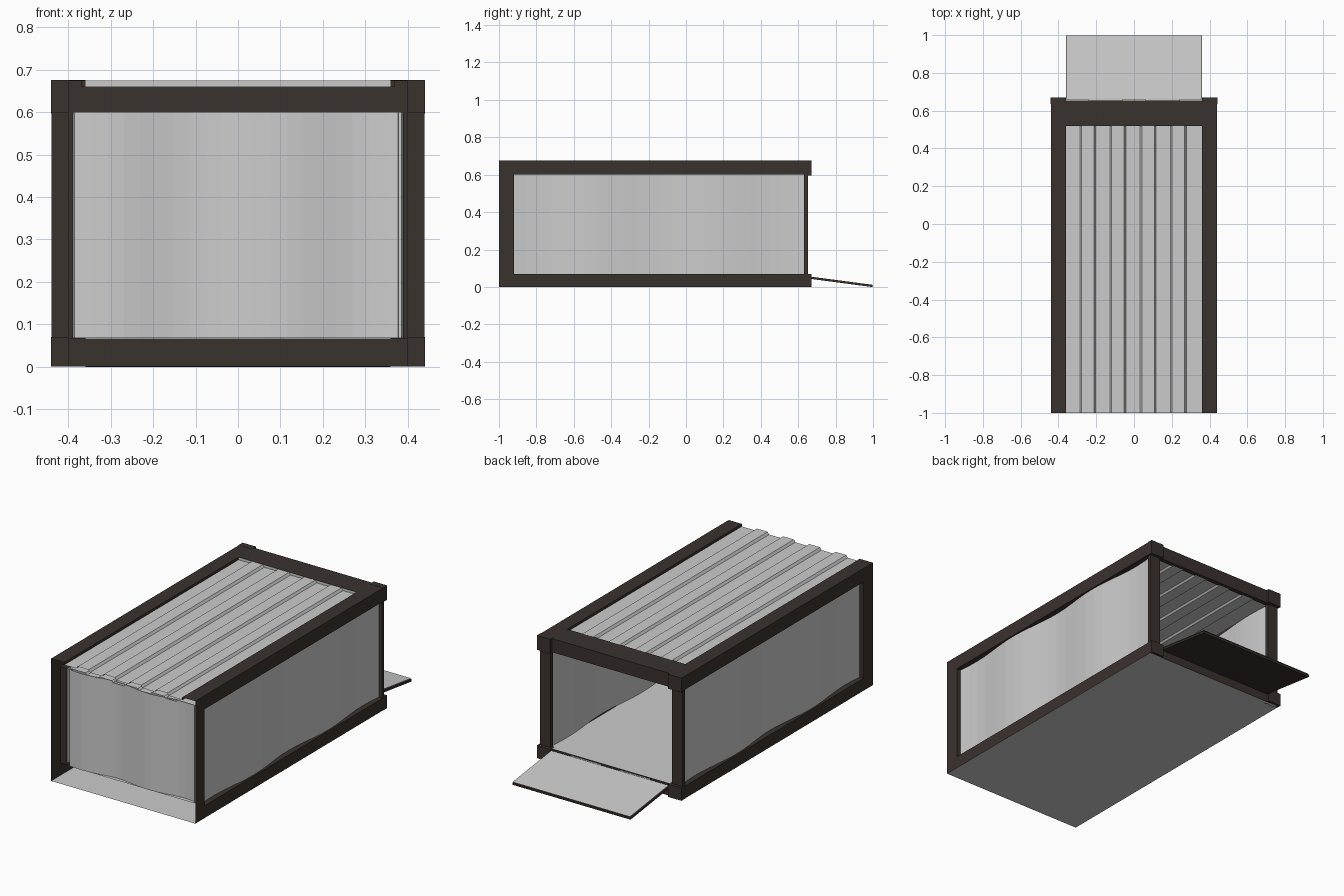
import bpy, bmesh, math

if "Cube" in bpy.data.objects:
    bpy.data.objects.remove(bpy.data.objects["Cube"])

dark = bpy.data.materials.new("dark_frame")
dark.diffuse_color = (0.042, 0.032, 0.028, 1)
dark.use_nodes = True
dark.node_tree.nodes["Principled BSDF"].inputs["Base Color"].default_value = dark.diffuse_color


def finish(name, bm, mat=None):
    me = bpy.data.meshes.new(name)
    bm.to_mesh(me)
    bm.free()
    ob = bpy.data.objects.new(name, me)
    bpy.context.collection.objects.link(ob)
    if mat:
        me.materials.append(mat)
    return ob


def box(name, lo, hi, mat=None):
    bm = bmesh.new()
    bmesh.ops.create_cube(bm, size=1)
    for v in bm.verts:
        v.co = [lo[i] + (v.co[i] + 0.5) * (hi[i] - lo[i]) for i in range(3)]
    return finish(name, bm, mat)


def sweep(name, points, offset, mat=None):
    """Open sheet: a line of points extruded along an offset."""
    bm = bmesh.new()
    a = [bm.verts.new(p) for p in points]
    b = [bm.verts.new([p[i] + offset[i] for i in range(3)]) for p in points]
    for i in range(len(a) - 1):
        bm.faces.new((a[i], a[i + 1], b[i + 1], b[i]))
    bm.normal_update()
    return finish(name, bm, mat)


def mirror_x(ob):
    m = ob.modifiers.new("mirror", 'MIRROR')
    m.use_axis[0] = True
    m.use_clip = False
    return ob


def lerp(a, b, n):
    return [a + (b - a) * i / n for i in range(n + 1)]


Y0, Y1, W, H = -1.0, 0.655, 0.44, 0.675     # body extents
ZB, ZT = 0.068, 0.60                        # side opening
YF, YR = -0.92, 0.635

# underside and inner floor
sweep("underside", [(W, Y0, 0), (-W, Y0, 0)], (0, Y1 - Y0, 0))
sweep("inner_floor", [(-0.385, -0.925, ZB), (0.385, -0.925, ZB)], (0, Y1 + 0.925, 0))

# side frame skins with returns around the opening
R = 0.40
mirror_x(sweep("bottom_rail", [(W, Y0, 0), (W, Y0, ZB)], (0, Y1 - Y0, 0), dark))
mirror_x(sweep("bottom_rail_return", [(W, YF, ZB), (R, YF, ZB)], (0, Y1 - YF, 0), dark))
mirror_x(sweep("top_rail", [(W, Y0, ZT), (W, Y0, H), (0.36, Y0, H), (0.36, Y0, 0.66)],
               (0, Y1 - Y0, 0), dark))
mirror_x(sweep("top_rail_return", [(R, YF, ZT), (W, YF, ZT)], (0, Y1 - YF, 0), dark))
mirror_x(sweep("front_post", [(W, Y0, ZB), (W, YF, ZB), (R, YF, ZB)], (0, 0, ZT - ZB), dark))

# rippled side skins, inner walls and front wall
for name, x, amp in (("side_panel", 0.42, 0.012), ("inner_wall", 0.382, 0.010)):
    pts = [(x - amp * math.cos(2 * math.pi * (y + 0.15) / 0.65), y, ZB)
           for y in lerp(-0.92, 0.64, 24)]
    mirror_x(sweep(name, pts, (0, 0, ZT - ZB), None))
sweep("front_wall",
      [(x, -0.915 + 0.012 * math.cos(2 * math.pi * (x + 0.1) / 0.4), ZB)
       for x in lerp(-0.385, 0.385, 20)], (0, 0, ZT - ZB))


# corrugated roof skin and ceiling
def ribs(low, high, edge, y):
    p = [(-edge, y, low)]
    for c in (-0.245, -0.085, 0.075, 0.235):
        p += [(c - 0.042, y, low), (c - 0.033, y, high),
              (c + 0.033, y, high), (c + 0.042, y, low)]
    return p + [(edge, y, low)]


sweep("roof", ribs(0.661, 0.674, 0.362, Y0), (0, 1.52, 0))
sweep("ceiling", ribs(0.606, 0.597, 0.385, -0.92), (0, 1.56, 0))
sweep("roof_end", [(-0.36, 0.519, 0.66), (0.36, 0.519, 0.66)], (0, 0, 0.0145))

# rear frame
box("rear_header", (-0.40, 0.63, ZT), (0.40, Y1, H), dark)
box("rear_roof_plate", (-0.37, 0.52, 0.66), (0.37, Y1, H), dark)
box("rear_sill", (-0.40, 0.63, 0.001), (0.40, Y1, ZB - 0.001), dark)
mirror_x(box("rear_post", (0.37, 0.632, ZB), (0.435, 0.652, ZT), dark))
mirror_x(box("lower_corner_block", (0.36, 0.635, 0), (W + 0.001, 0.67, 0.07), dark))
mirror_x(box("upper_corner_block", (0.36, 0.635, 0.597), (W + 0.001, 0.67, H + 0.001), dark))

# lowered ramp door: dark slab, grey raised-rim face, hinges
ang = -math.atan2(0.045, 0.34)


def hinge_in(ob):
    ob.location = (0, 0.66, 0.056)
    ob.rotation_euler = (ang, 0, 0)
    return ob


hinge_in(box("ramp_slab", (-0.36, 0, -0.012), (0.36, 0.342, 0), dark))
bm = bmesh.new()
f = bm.faces.new([bm.verts.new(p) for p in
                  ((-0.358, 0.002, 0.002), (0.358, 0.002, 0.002),
                   (0.358, 0.34, 0.002), (-0.358, 0.34, 0.002))])
bmesh.ops.inset_region(bm, faces=[f], thickness=0.04)
bmesh.ops.inset_region(bm, faces=[f], thickness=0.012, depth=0.003)
bm.normal_update()
hinge_in(finish("ramp_face", bm))
mirror_x(box("ramp_hinge", (0.06, 0.648, 0.048), (0.24, 0.664, 0.062)))
